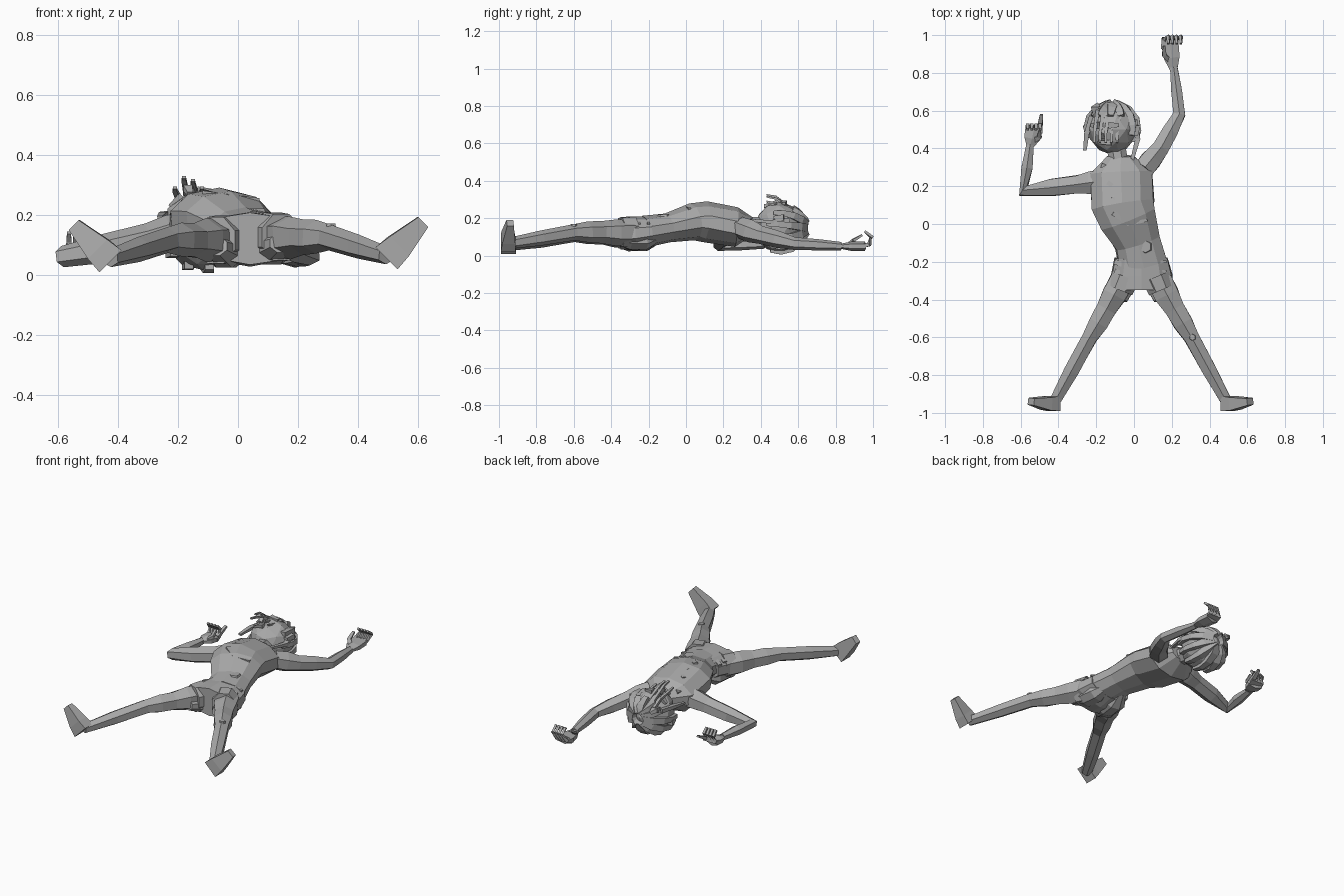
import bpy, bmesh, math, random
from mathutils import Vector

random.seed(4)
cube = bpy.data.objects.get("Cube")
if cube:
    bpy.data.objects.remove(cube, do_unlink=True)

colour = (.4, .4, .4, 1)
grey = bpy.data.materials.new("plain grey")
grey.use_nodes = True
grey.diffuse_color = colour
grey.node_tree.nodes["Principled BSDF"].inputs["Base Color"].default_value = colour


def finish(name, bm):
    """Turn a bmesh into a flat shaded object."""
    bmesh.ops.recalc_face_normals(bm, faces=bm.faces)
    mesh = bpy.data.meshes.new(name)
    bm.to_mesh(mesh)
    bm.free()
    mesh.materials.append(grey)
    part = bpy.data.objects.new(name, mesh)
    bpy.context.collection.objects.link(part)


def taper(start, end, count):
    """Evenly spaced values from start to end."""
    return [start + (end - start) * i / (count - 1) for i in range(count)]


def loft(name, path, widths, flat=1, sides=6, rough=0):
    """Skin rings along a path; flat is the ratio of ring height to width."""
    bm = bmesh.new()
    points = [Vector(p) for p in path]
    last = len(points) - 1
    rings = []
    for i, (point, width) in enumerate(zip(points, widths)):
        along = (points[min(i + 1, last)] - points[max(i - 1, 0)]).normalized()
        across = along.cross(Vector((0, 0, 1)))
        if across.length < .2:
            across = along.cross(Vector((0, 1, 0)))
        across.normalize()
        up = across.cross(along) * flat
        ring = []
        for k in range(sides):
            angle = (k + .5) * math.tau / sides
            reach = width * random.uniform(1 - rough, 1 + rough) / math.cos(math.pi / sides)
            ring.append(bm.verts.new(point + (across * math.cos(angle) + up * math.sin(angle)) * reach))
        rings.append(ring)
    for lower, upper in zip(rings, rings[1:]):
        for k in range(sides):
            n = (k + 1) % sides
            bm.faces.new((lower[k], lower[n], upper[n], upper[k]))
    bm.faces.new(rings[0])
    bm.faces.new(rings[-1])
    finish(name, bm)


def strip(name, path, width, flat=.7):
    """Thin tapering strip for fingers, locks and cloth folds."""
    loft(name, path, taper(width, width / 2, len(path)), flat, sides=4)


def limb(name, joints, thick, thin):
    """Tapering limb with an extra, slightly swollen ring inside each bone."""
    joints = [Vector(j) for j in joints]
    path = [joints[0]]
    for a, b in zip(joints, joints[1:]):
        path += [a.lerp(b, .5), b]
    widths = taper(thick, thin, len(path))
    swollen = [w * 1.1 if i % 2 else w for i, w in enumerate(widths)]
    loft(name, path, swollen, .95, rough=.05)


# Torso with waist, ribcage and shoulders, then the hips and neck
torso = [(.05, -.22, .13), (.02, -.1, .15), (-.03, .03, .18),
         (-.06, .1, .18), (-.07, .27, .15), (-.07, .36, .16)]
loft("shirt", torso, (.13, .12, .15, .165, .165, .07), .62, sides=10, rough=.04)
hips = [(.04, -.35, .12), (.04, -.27, .12), (.04, -.18, .13)]
loft("shorts", hips, (.155, .16, .14), .54, sides=10, rough=.03)
loft("neck", [(-.08, .32, .16), (-.1, .44, .15)], (.05, .05), sides=8)

# Legs and turned-out feet, mirrored about the hips
leg = [(.1, -.3, .12), (.18, -.45, .12), (.27, -.6, .12), (.46, -.95, .06)]
hem = [(.08, -.28, .12), (.11, -.35, .12)]
buttock = [(.11, -.4, .1), (.08, -.3, .08), (.07, -.22, .08), (.05, -.14, .1)]
foot = [(.46, -.95, .05), (.5, -.95, .09), (.58, -.94, .17)]
for label, side in (("right", -1), ("left", 1)):
    def place(path):
        return [(side * x + .035, y, z + side * .005) for x, y, z in path]
    limb(label + "_leg", place(leg), .065, .028)
    loft(label + "_shorts_hem", place(hem), (.075, .07), 1.1, sides=8)
    loft(label + "_buttock", place(buttock), (.04, .065, .065, .03), .8, sides=8)
    loft(label + "_foot", place(foot), (.04, .035, .018), 1.3, sides=4)

# One arm bent beside the head, the other raised above it
right_wrist, left_wrist = Vector((-.55, .42, .06)), Vector((.21, .83, .05))
limb("right_arm", [(-.16, .23, .15), (-.3, .21, .12), (-.585, .175, .06), right_wrist], .06, .02)
limb("left_arm", [(.05, .29, .15), (.14, .4, .11), (.24, .58, .065), left_wrist], .055, .02)


def hand(label, wrist, lean, reach, sway):
    """Palm, four fingers curling upward and a thumb; sway bends the tips sideways."""
    def at(x, y, z):
        return wrist + Vector((x, y * reach, z))
    loft(label + "_palm", [at(0, -.1, 0), at(lean / 2, .4, 0), at(lean, 1, 0)],
         (.02, .042, .046), .5)
    for i, finger in enumerate(("index", "middle", "ring", "little")):
        x = lean + (i - 1.5) * .022
        strip(f"{label}_{finger}_finger",
              [at(x, .8, 0), at(x, 1.2, .01), at(x + sway, 1.3, .05), at(x + sway, 1, .08)], .013, 1)
    strip(label + "_thumb", [at(lean, .3, 0), at(lean * 2.5, .5, .03), at(lean * 2.5, .9, .06)], .015)


hand("right", right_wrist, .02, .08, 0)
hand("left", left_wrist, -.02, .125, .025)
strip("right_pointing_finger", [(-.5, .5, .07), (-.49, .58, .11)], .016)

# Head, narrowing to the chin
centre, radii = Vector((-.115, .5, .15)), Vector((.14, .135, .135))
bm = bmesh.new()
bmesh.ops.create_icosphere(bm, subdivisions=2, radius=1)
for v in bm.verts:
    v.co.x *= 1 + .2 * min(v.co.y, 0)
    v.co = centre + v.co * radii
finish("head", bm)


def on_head(u, v, out=1.0):
    """Point at angle u from the crown and angle v around the head."""
    ring = math.sin(u)
    return centre + out * radii * Vector((ring * math.cos(v), math.cos(u), ring * math.sin(v)))


# Face turned up and a little to the right
face = math.radians(110)
strip("nose", [on_head(1.5, face), on_head(1.7, face, 1.1), on_head(1.9, face)], .02)
strip("mouth", [on_head(2.1, face + turn) for turn in (-.3, 0, .3)], .015)
for label, side in (("right", 1), ("left", -1)):
    strip(label + "_eye", [on_head(1.4, face + side * turn) for turn in (.2, .6)], .018)
    strip(label + "_ear", [on_head(u, face + side * 1.5) for u in (1.4, 1.8)], .024)

# Broad hair locks spreading from the crown, shorter over the face
locks = 12
for i in range(locks):
    v = math.tau * i / locks
    end = 1 if math.cos(v - face) > .6 else random.uniform(1.8, 2.1)
    strip(f"hair_lock_{i}", [on_head(u, v + u / 12, .94 + u / 50) for u in taper(.2, end, 5)], .03, .8)

# Loose fringe standing clear of the face, and side locks
for i, rise in enumerate((.29, .325, .315, .29, .28)):
    x = -.21 + .03 * i
    strip(f"fringe_{i}", [(x + .02, .61, .21), (x + .01, .55, .26),
                          (x, .48, rise - .01), (x, .43, rise)], .012)
strip("right_side_lock", [(-.22, .57, .2), (-.25, .48, .2), (-.26, .39, .19)], .018)
strip("left_side_lock", [(0, .55, .19), (.02, .45, .18), (-.01, .34, .19)], .018)
strip("crown_tuft", [(-.19, .57, .2), (-.21, .62, .22), (-.19, .63, .2)], .025)

# Cloth folds and a tear on the clothing
strip("chest_tear", [(-.14, .22, .25), (-.08, .18, .26), (-.11, .14, .27), (-.06, .1, .28)], .012)
strip("collar_fold", [(-.17, .31, .2), (-.09, .28, .23), (0, .32, .2)], .012)
strip("shirt_fold", [(-.11, .06, .27), (-.03, 0, .26), (.07, .02, .25)], .015)
for label, y in (("upper", -.2), ("lower", -.25)):
    strip(label + "_waist_fold", [(-.1, y, .16), (-.02, y - .03, .19), (.1, y, .19), (.17, y, .17)], .014)

# Raised patches on the belly and knee
for name, x, y, z, size in (("belly_patch", .06, -.12, .22, .04), ("knee_patch", .31, -.6, .17, .02)):
    loft(name, [(x, y, z - .03), (x, y, z)], (size, size * .7))
